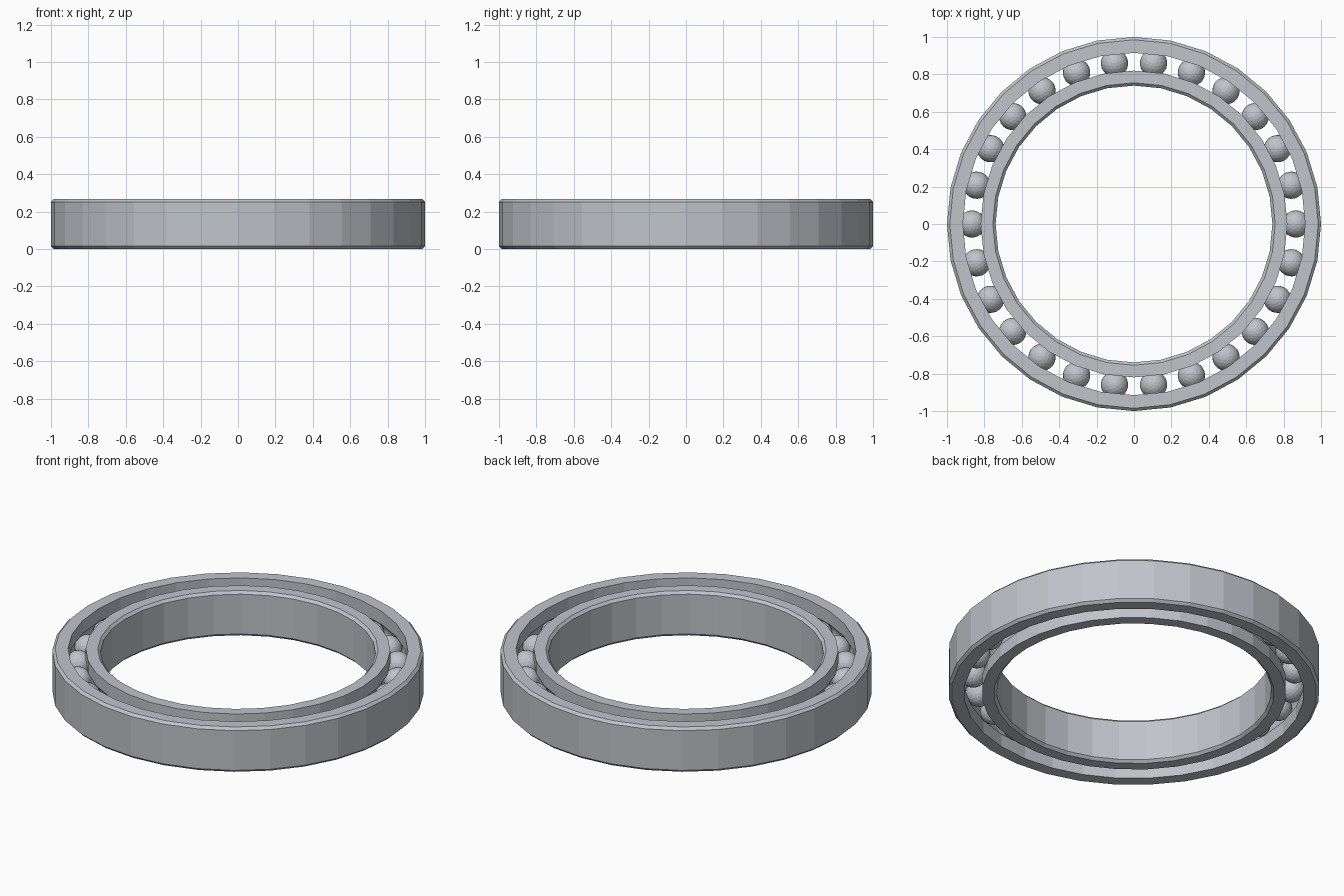
import bpy, bmesh
from math import sin, cos, pi, sqrt, asin

cube = bpy.data.objects.get("Cube")
if cube:
    bpy.data.objects.remove(cube, do_unlink=True)

SEGMENTS, BALLS = 32, 26
HEIGHT, CHAMFER = 0.266, 0.015
MID = HEIGHT / 2
PITCH, BALL_R, GROOVE_R = 0.866, 0.073, 0.074


def make_material(name, color):
    mat = bpy.data.materials.new(name)
    mat.use_nodes = True
    mat.diffuse_color = color
    mat.node_tree.nodes["Principled BSDF"].inputs["Base Color"].default_value = color
    return mat


steel = make_material("steel grey", (0.53, 0.55, 0.59, 1))


def add_object(name, bm):
    bmesh.ops.recalc_face_normals(bm, faces=bm.faces)
    mesh = bpy.data.meshes.new(name)
    bm.to_mesh(mesh)
    bm.free()
    mesh.materials.append(steel)
    obj = bpy.data.objects.new(name, mesh)
    bpy.context.collection.objects.link(obj)
    return obj


def ring(name, rim, wall):
    """Chamfered race: rim is the plain side, wall the side grooved for the balls."""
    inward = 1 if wall > rim else -1
    flat = rim + inward * CHAMFER
    profile = [(wall, 0), (flat, 0), (rim, CHAMFER),
               (rim, HEIGHT - CHAMFER), (flat, HEIGHT), (wall, HEIGHT)]
    # Circular groove that seats the balls, from top to bottom
    half = asin(sqrt(GROOVE_R ** 2 - (wall - PITCH) ** 2) / GROOVE_R)
    for i in range(9):
        a = half * (1 - i / 4)
        profile.append((PITCH - inward * GROOVE_R * cos(a), MID + GROOVE_R * sin(a)))

    bm = bmesh.new()
    loops = []
    for s in range(SEGMENTS):
        t = 2 * pi * s / SEGMENTS
        loops.append([bm.verts.new((r * cos(t), r * sin(t), z)) for r, z in profile])
    n = len(profile)
    for s in range(SEGMENTS):
        a, b = loops[s], loops[(s + 1) % SEGMENTS]
        for k in range(n):
            j = (k + 1) % n
            bm.faces.new((a[k], b[k], b[j], a[j]))
    add_object(name, bm)


# Inner and outer races
ring("outer_ring", 1.0, 0.915)
ring("inner_ring", 0.74, 0.82)

# Faceted balls, sharing one mesh
bm = bmesh.new()
bmesh.ops.create_icosphere(bm, subdivisions=3, radius=BALL_R)
first = add_object("ball_1", bm)
for i in range(BALLS):
    ball = first if i == 0 else bpy.data.objects.new(f"ball_{i + 1}", first.data)
    if i:
        bpy.context.collection.objects.link(ball)
    t = 2 * pi * i / BALLS
    ball.location = (PITCH * cos(t), PITCH * sin(t), MID)
    ball.rotation_euler.z = t
